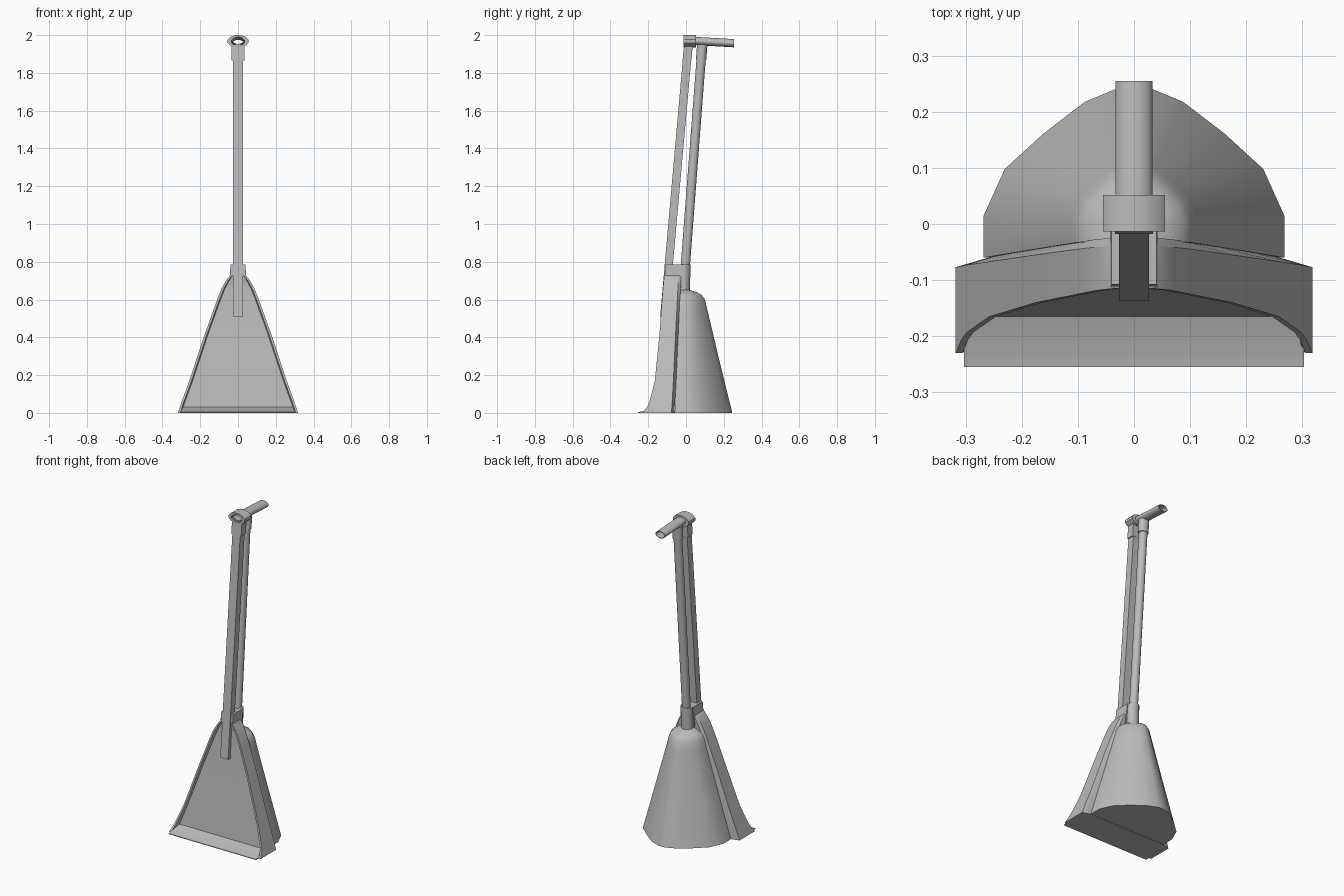
import bpy, bmesh, math

old = bpy.data.objects.get("Cube")
if old:
    bpy.data.objects.remove(old, do_unlink=True)

grey = bpy.data.materials.new("plain grey")
grey.use_nodes = True
tone = (0.5, 0.5, 0.5, 1)
grey.diffuse_color = tone
grey.node_tree.nodes["Principled BSDF"].inputs["Base Color"].default_value = tone


def loft(name, rings, cyclic=False, angle=35):
    """Skin a row of closed rings; cap the ends unless the row is cyclic."""
    bm = bmesh.new()
    rows = [[bm.verts.new(p) for p in ring] for ring in rings]
    n = len(rows[0])
    pairs = list(zip(rows, rows[1:]))
    if cyclic:
        pairs.append((rows[-1], rows[0]))
    else:
        bm.faces.new(rows[0])
        bm.faces.new(rows[-1])
    for a, b in pairs:
        for i in range(n):
            j = (i + 1) % n
            bm.faces.new((a[i], a[j], b[j], b[i]))
    bmesh.ops.recalc_face_normals(bm, faces=bm.faces)
    mesh = bpy.data.meshes.new(name)
    bm.to_mesh(mesh)
    bm.free()
    mesh.materials.append(grey)
    ob = bpy.data.objects.new(name, mesh)
    bpy.context.collection.objects.link(ob)
    bpy.ops.object.select_all(action="DESELECT")
    ob.select_set(True)
    bpy.context.view_layer.objects.active = ob
    bpy.ops.object.shade_smooth_by_angle(angle=math.radians(angle))
    return ob


def oval(y, z, rx, r, n=16, upright=False):
    """Ellipse lying flat, or facing along y when upright."""
    pts = []
    for i in range(n):
        t = math.tau * (i + 0.5) / n
        a, b = rx * math.cos(t), r * math.sin(t)
        pts.append((a, y, z + b) if upright else (a, y + b, z))
    return pts


def box_ring(z, half, front, back):
    return [(-half, front, z), (half, front, z), (half, back, z), (-half, back, z)]


def mirrored(half, z):
    """Close a half outline, running from front to back, across x = 0."""
    return [(x, y, z) for x, y in half] + [(-x, y, z) for x, y in reversed(half)]


# Dustpan: height, half width, rim front, floor, back
pan = []
for z, w, rim, floor, back in [
        (0.0, 0.318, -0.23, -0.225, -0.077), (0.03, 0.308, -0.207, -0.165, -0.075),
        (0.06, 0.298, -0.193, -0.162, -0.073), (0.17, 0.258, -0.165, -0.15, -0.067),
        (0.42, 0.175, -0.14, -0.122, -0.055), (0.6, 0.11, -0.127, -0.108, -0.046),
        (0.66, 0.086, -0.122, -0.104, -0.043), (0.7, 0.064, -0.118, -0.101, -0.041),
        (0.725, 0.045, -0.116, -0.1, -0.04), (0.735, 0.036, -0.115, -0.1, -0.04)]:
    inner = w - 0.012
    half = [(inner - 0.006, floor), (inner, rim), (w, rim),
            (w, back), (w * 0.84, back + 0.015)]
    pan.append(mirrored(half, z))
loft("dustpan_body", pan, angle=25)

# Thin scooping edge in front of the pan
edge = [(-0.15, 0.0), (-0.255, 0.0), (-0.255, 0.004), (-0.23, 0.008), (-0.165, 0.032)]
loft("dustpan_lip", [[(x, y, z) for y, z in edge] for x in (-0.303, 0.303)])

# Broom head: height, half width, back, front
head = []
for z, w, back, front in [
        (0.0, 0.268, 0.245, -0.06), (0.28, 0.19, 0.176, -0.047),
        (0.55, 0.115, 0.112, -0.035), (0.6, 0.103, 0.1, -0.033),
        (0.625, 0.088, 0.083, -0.032), (0.64, 0.065, 0.055, -0.031),
        (0.652, 0.035, 0.015, -0.03)]:
    half = [(w, front), (w, back * 0.06), (w * 0.86, back * 0.4),
            (w * 0.6, back * 0.66), (w * 0.325, back * 0.89), (w * 0.08, back)]
    head.append(mirrored(half, z))
loft("broom_head", head, angle=40)

# Leaning handles
loft("broom_handle", [oval(-0.015, 0.63, 0.025, 0.025), oval(0.086, 1.95, 0.025, 0.025)])
loft("broom_handle_sleeve", [oval(0.08, 1.87, 0.032, 0.028), oval(0.086, 1.95, 0.032, 0.028)])
loft("dustpan_handle", [box_ring(0.51, 0.027, -0.137, -0.094),
                        box_ring(1.95, 0.027, -0.01, 0.035)])
loft("dustpan_handle_sleeve", [box_ring(1.865, 0.034, -0.018, 0.029),
                               box_ring(1.95, 0.034, -0.01, 0.036)])

# Clip joining both handles
loft("clip_block", [box_ring(0.66, 0.042, -0.1, -0.02), box_ring(0.735, 0.042, -0.112, -0.015),
                    box_ring(0.785, 0.04, -0.108, -0.01)])
loft("clip_socket", [oval(-0.014, 0.64, 0.037, 0.035), oval(-0.008, 0.785, 0.037, 0.033)])

# Band and hollow grip on top
loft("grip_band", [oval(y, 1.967, rx, rz, 12, True) for y, rx, rz in [
    (-0.013, 0.057, 0.034), (0.052, 0.057, 0.034),
    (0.052, 0.032, 0.02), (-0.013, 0.036, 0.023)]], cyclic=True)
loft("grip", [oval(y, z, rx, rz, 20, True) for y, z, rx, rz in [
    (-0.008, 1.972, 0.033, 0.022), (0.255, 1.957, 0.033, 0.022),
    (0.255, 1.957, 0.029, 0.018), (-0.008, 1.972, 0.029, 0.018)]], cyclic=True)
